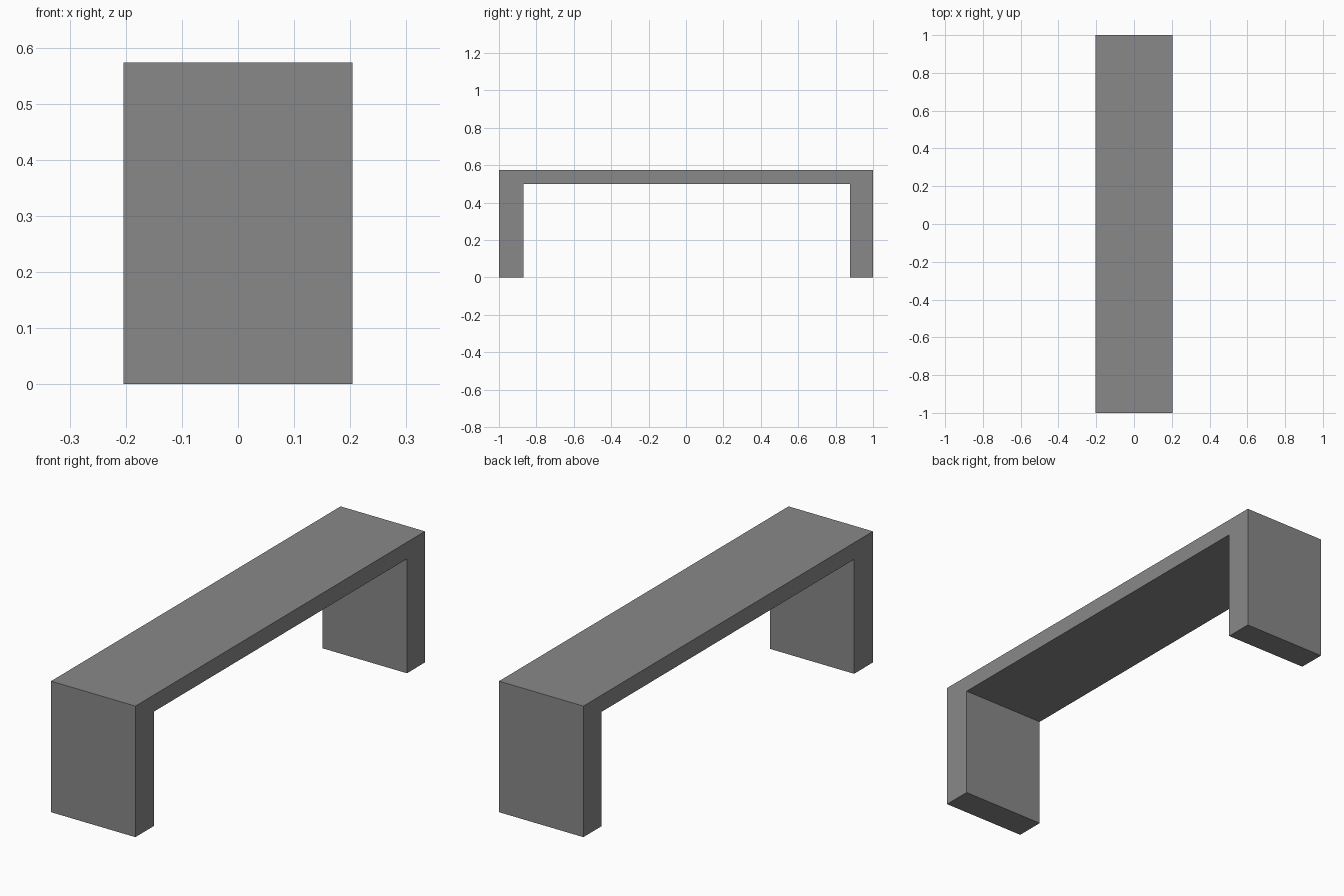
import bpy
import bmesh

cube = bpy.data.objects.get("Cube")
if cube:
    bpy.data.objects.remove(cube, do_unlink=True)

HALF_WIDTH = 0.204
HEIGHT = 0.573
UNDERSIDE = 0.5
FRONT_INNER, BACK_INNER = -0.87, 0.876

# Plain grey finish
grey = bpy.data.materials.new("grey")
grey.use_nodes = True
colour = (0.25, 0.25, 0.25, 1)
grey.diffuse_color = colour
grey.node_tree.nodes["Principled BSDF"].inputs["Base Color"].default_value = colour

# Bench side profile (y, z): two slab legs joined by the seat
profile = [
    (-1, 0), (FRONT_INNER, 0), (FRONT_INNER, UNDERSIDE),
    (BACK_INNER, UNDERSIDE), (BACK_INNER, 0), (1, 0),
    (1, HEIGHT), (-1, HEIGHT),
]

# Extrude the profile across the bench width
bm = bmesh.new()
side = bm.faces.new([bm.verts.new((-HALF_WIDTH, y, z)) for y, z in profile])
result = bmesh.ops.extrude_face_region(bm, geom=[side], use_keep_orig=True)
moved = [v for v in result["geom"] if isinstance(v, bmesh.types.BMVert)]
bmesh.ops.translate(bm, verts=moved, vec=(2 * HALF_WIDTH, 0, 0))
bmesh.ops.recalc_face_normals(bm, faces=bm.faces)

mesh = bpy.data.meshes.new("bench")
bm.to_mesh(mesh)
bm.free()
mesh.materials.append(grey)
bench = bpy.data.objects.new("bench", mesh)
bpy.context.collection.objects.link(bench)
